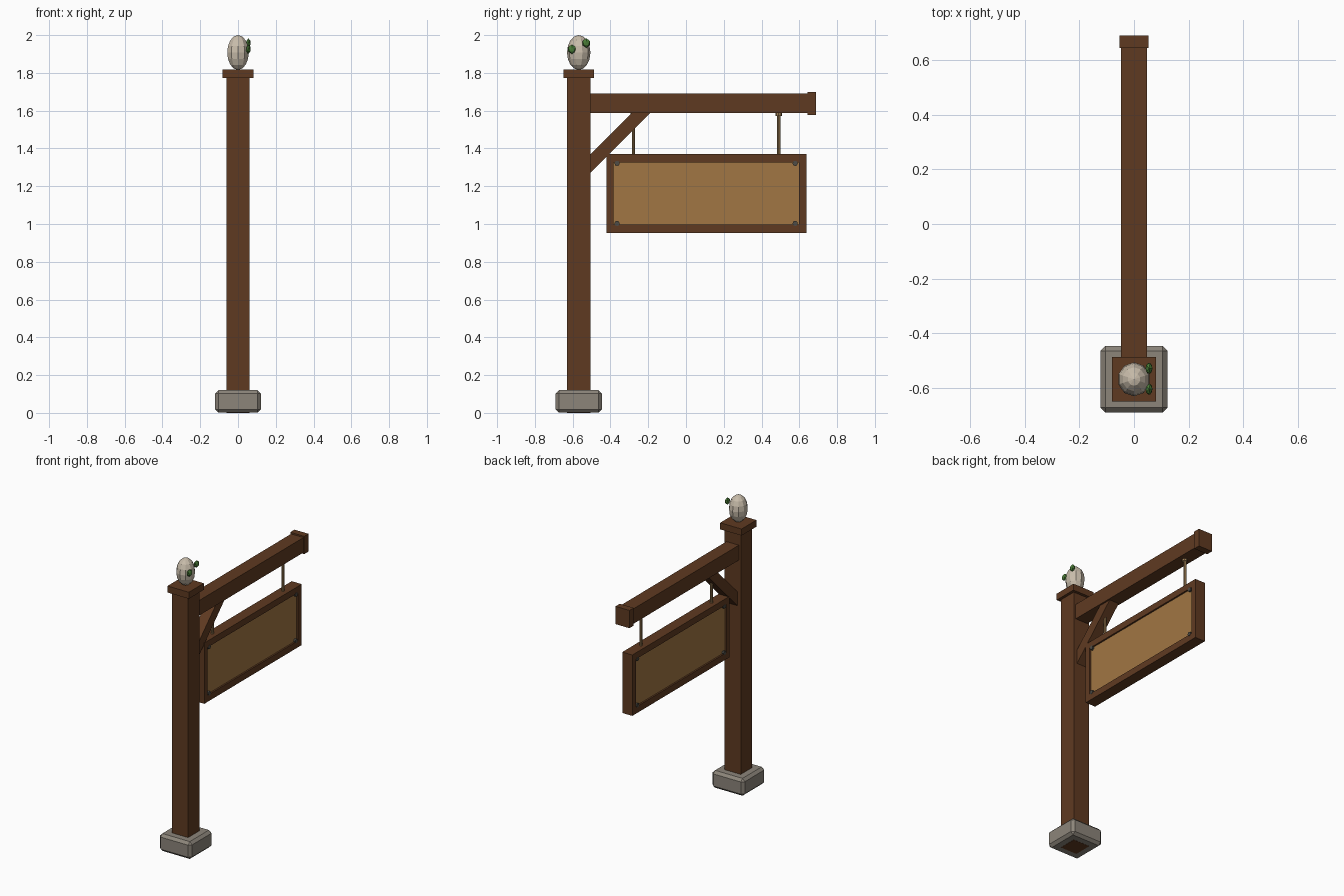
import bpy, bmesh, math
from mathutils import Matrix, Vector

if "Cube" in bpy.data.objects:
    bpy.data.objects.remove(bpy.data.objects["Cube"])


def srgb(r, g, b):
    f = lambda c: c / 12.92 if c <= 0.04045 else ((c + 0.055) / 1.055) ** 2.4
    return (f(r / 255), f(g / 255), f(b / 255), 1)


def material(name, rgb):
    m = bpy.data.materials.new(name)
    m.diffuse_color = srgb(*rgb)
    m.use_nodes = True
    m.node_tree.nodes["Principled BSDF"].inputs["Base Color"].default_value = m.diffuse_color
    return m


WOOD = material("dark wood", (95, 58, 33))
PANEL = material("light wood", (161, 118, 67))
STONE = material("grey stone", (140, 133, 122))
SHELL = material("pale shell", (200, 188, 170))
GREEN = material("leaf green", (74, 125, 55))
ROPE = material("rope tan", (160, 128, 85))
IRON = material("dark iron", (78, 76, 70))

POST_Y = -0.568


def finish(name, bm, mat):
    bmesh.ops.recalc_face_normals(bm, faces=bm.faces)
    me = bpy.data.meshes.new(name)
    bm.to_mesh(me)
    bm.free()
    me.materials.append(mat)
    ob = bpy.data.objects.new(name, me)
    bpy.context.collection.objects.link(ob)
    return ob


def box(name, mat, x, y, z, bevel=0):
    """Box from (min, max) ranges on each axis, optionally chamfered."""
    bm = bmesh.new()
    bmesh.ops.create_cube(bm, size=1)
    for v in bm.verts:
        v.co = Vector([(r[0] + r[1]) / 2 + c * (r[1] - r[0]) for r, c in zip((x, y, z), v.co)])
    if bevel:
        bmesh.ops.bevel(bm, geom=bm.edges[:], offset=bevel, segments=1, affect='EDGES')
    return finish(name, bm, mat)


def rod(name, mat, centre, radius, length, sides, axis='Z'):
    bm = bmesh.new()
    turn = Matrix.Rotation(math.pi / 2, 4, 'Y') if axis == 'X' else Matrix()
    bmesh.ops.create_cone(bm, cap_ends=True, segments=sides, radius1=radius, radius2=radius,
                          depth=length, matrix=Matrix.Translation(centre) @ turn)
    return finish(name, bm, mat)


def around(c, h):
    return (c - h, c + h)


# Stone foot, post and post cap
box("stone_foot", STONE, around(0, 0.122), around(POST_Y, 0.122), (0.001, 0.12), 0.018)
box("post", WOOD, around(0, 0.062), around(POST_Y, 0.062), (0, 1.775))
box("post_cap", WOOD, around(0, 0.081), around(POST_Y, 0.081), (1.772, 1.817))

# Horizontal arm with end block
box("arm", WOOD, around(0, 0.047), (-0.52, 0.65), (1.587, 1.69))
box("arm_end", WOOD, around(0, 0.053), (0.643, 0.689), (1.578, 1.70))

# Diagonal brace, a profile extruded across x
bm = bmesh.new()
profile = [(-0.51, 1.268), (-0.19, 1.588), (-0.286, 1.588), (-0.51, 1.366)]
face = bm.faces.new([bm.verts.new((-0.036, y, z)) for y, z in profile])
ext = bmesh.ops.extrude_face_region(bm, geom=[face])
bmesh.ops.translate(bm, vec=(0.072, 0, 0),
                    verts=[g for g in ext["geom"] if isinstance(g, bmesh.types.BMVert)])
finish("brace", bm, WOOD)

# Sign board and its frame
box("sign_panel", PANEL, around(0, 0.027), (-0.4, 0.615), (0.98, 1.345))
for name, z in (("frame_bottom", (0.952, 0.997)), ("frame_top", (1.326, 1.37))):
    box(name, WOOD, around(0, 0.038), (-0.42, 0.637), z)
for name, y in (("frame_near", (-0.42, -0.384)), ("frame_far", (0.598, 0.637))):
    box(name, WOOD, around(0, 0.038), y, (0.997, 1.326))

# Corner studs on both sides of the board
for y in (-0.365, 0.578):
    for z in (1.003, 1.321):
        rod("corner_stud", IRON, (0, y, z), 0.014, 0.08, 8, 'X')

# Hangers with small collars under the arm
for y in (-0.278, 0.49):
    rod("hanger", ROPE, (0, y, 1.475), 0.009, 0.23, 8)
    rod("hanger_collar", ROPE, (0, y, 1.581), 0.017, 0.016, 8)

# Egg finial
bm = bmesh.new()
bmesh.ops.create_uvsphere(bm, u_segments=10, v_segments=8, radius=1)
bmesh.ops.transform(bm, verts=bm.verts,
                    matrix=Matrix.Translation((0, POST_Y, 1.908)) @ Matrix.Diagonal((0.06, 0.062, 0.092, 1)))
finish("egg_finial", bm, SHELL)

# Two green buds on the side of the egg
for y, z in ((-0.604, 1.925), (-0.528, 1.958)):
    bm = bmesh.new()
    bmesh.ops.create_icosphere(bm, subdivisions=1, radius=1)
    bmesh.ops.transform(bm, verts=bm.verts,
                        matrix=Matrix.Translation((0.055, y, z)) @ Matrix.Diagonal((0.014, 0.023, 0.025, 1)))
    finish("green_bud", bm, GREEN)
